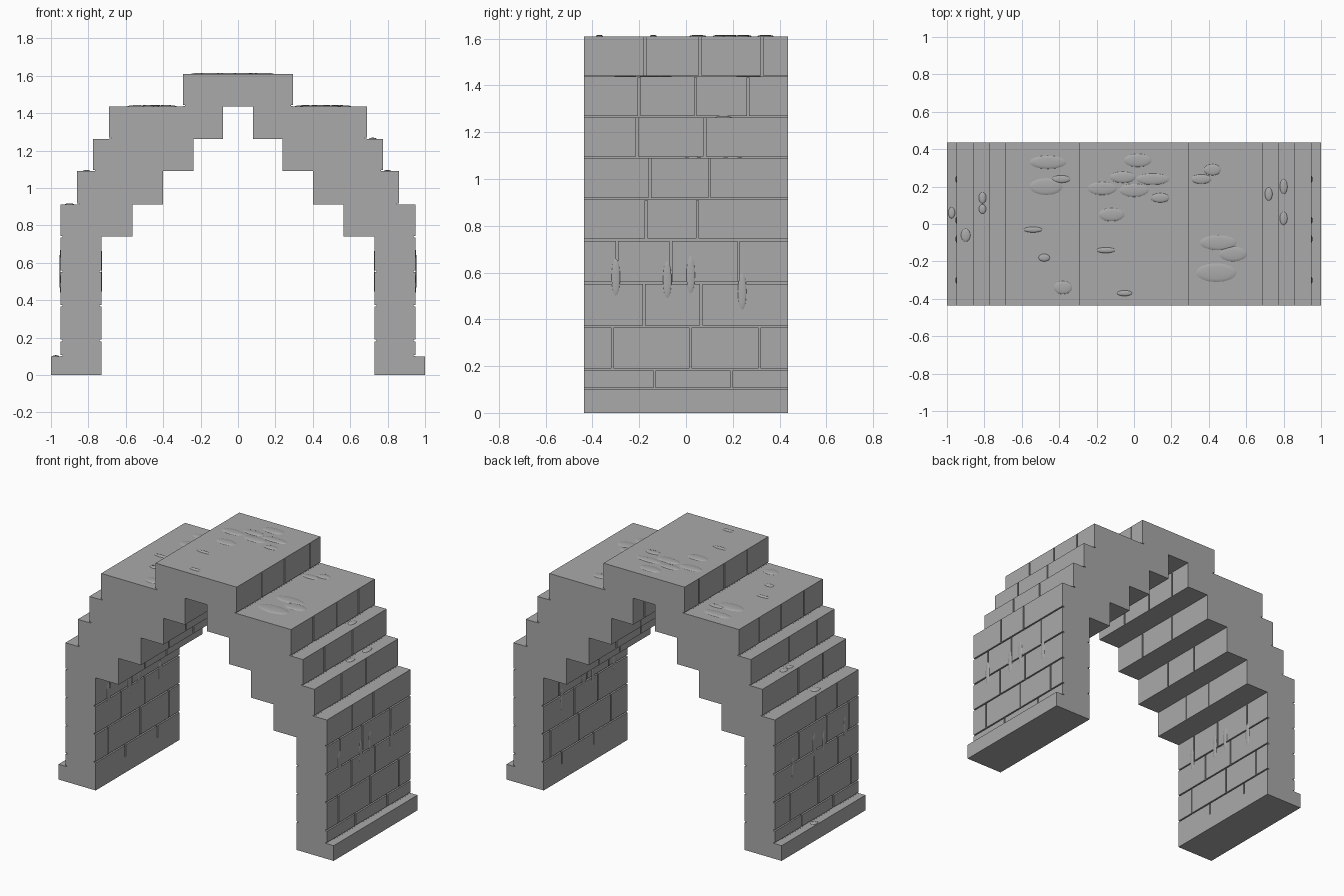
import bpy, bmesh, math
from mathutils import Matrix, Vector

if "Cube" in bpy.data.objects:
    bpy.data.objects.remove(bpy.data.objects["Cube"])

HALF = 0.435      # half depth of the arch
GAP = 0.009       # joint width
DEEP = 0.011      # joint depth

stone = bpy.data.materials.new("grey stone")
stone.diffuse_color = (0.4, 0.4, 0.4, 1)
stone.use_nodes = True
stone.node_tree.nodes["Principled BSDF"].inputs["Base Color"].default_value = stone.diffuse_color


def finish(bm, name):
    bmesh.ops.recalc_face_normals(bm, faces=bm.faces)
    mesh = bpy.data.meshes.new(name)
    bm.to_mesh(mesh)
    bm.free()
    mesh.materials.append(stone)
    obj = bpy.data.objects.new(name, mesh)
    bpy.context.collection.objects.link(obj)
    return obj


def add_box(bm, x0, x1, y0, y1, z0, z1):
    m = Matrix.Translation(((x0 + x1) / 2, (y0 + y1) / 2, (z0 + z1) / 2))
    bmesh.ops.create_cube(bm, size=1, matrix=m @ Matrix.Diagonal((x1 - x0, y1 - y0, z1 - z0, 1)))


# Courses: bottom z, top z, outer x, inner x (None = no inner wall), joint y positions
courses = [
    (0.10, 0.185, 0.95, 0.73, (-0.135, 0.195)),
    (0.185, 0.37, 0.95, 0.73, (-0.315, 0.02, 0.315)),
    (0.37, 0.555, 0.95, 0.73, (-0.18, 0.065)),
    (0.555, 0.74, 0.95, 0.73, (-0.295, -0.065, 0.225)),
    (0.74, 0.912, 0.95, 0.563, (-0.17, 0.05)),
    (0.912, 1.09, 0.86, 0.40, (-0.155, 0.10)),
    (1.09, 1.263, 0.776, 0.238, (-0.21, 0.08)),
    (1.263, 1.437, 0.69, 0.08, (-0.20, 0.04, 0.265)),
    (1.437, 1.61, 0.295, None, (-0.175, 0.06, 0.325)),
]

# Stepped arch: half profile mirrored and extruded through the depth
outer = [(1, 0), (1, 0.1)]
inner = [(0.73, 0)]
for z0, z1, xo, xi, _ in courses:
    if outer[-1][0] != xo:
        outer.append((xo, z0))
    else:
        outer.pop()
    outer.append((xo, z1))
    if xi is not None:
        if inner[-1][0] != xi:
            inner.append((xi, z0))
        elif len(inner) > 1:
            inner.pop()
        inner.append((xi, z1))
right = inner[::-1] + outer
profile = right + [(-x, z) for x, z in right[::-1]]
bm = bmesh.new()
face = bm.faces.new([bm.verts.new((x, -HALF, z)) for x, z in profile])
ext = bmesh.ops.extrude_face_region(bm, geom=[face])
bmesh.ops.translate(bm, vec=(0, 2 * HALF, 0),
                    verts=[v for v in ext["geom"] if isinstance(v, bmesh.types.BMVert)])
arch = finish(bm, "stone_arch")

# Mortar joints: thin boxes cut into every outer and inner wall
bm = bmesh.new()
for side in (1, -1):
    for i, (z0, z1, xo, xi, joints) in enumerate(courses):
        for x, out, shift in ((xo, side, 0), (xi, -side, 0.05)):
            if x is None:
                continue
            a, b = sorted((side * x - out * DEEP, side * x + out * 0.004))
            move = shift - (0.04 if side < 0 else 0)
            for y in joints:
                add_box(bm, a, b, y + move - GAP / 2, y + move + GAP / 2, z0 + 0.003, z1 - 0.003)
            # bed joint above a course whose wall carries on upwards
            nxt = courses[i + 1] if i + 1 < len(courses) else None
            if nxt and x in (nxt[2], nxt[3]):
                add_box(bm, a, b, -HALF - 0.01, HALF + 0.01, z1 - GAP / 2, z1 + GAP / 2)
            # foot joint where an outer wall rises from a tread
            if x == xo and (i == 0 or courses[i - 1][2] != xo):
                add_box(bm, a, b, -HALF - 0.01, HALF + 0.01, z0 + 0.0005, z0 + 0.006)
cutter = finish(bm, "joint_cutter")
cutter.hide_render = True
cutter.hide_viewport = True
cut = arch.modifiers.new("joints", 'BOOLEAN')
cut.operation = 'DIFFERENCE'
cut.solver = 'EXACT'
cut.use_self = True
cut.object = cutter


# Worn lumps: shallow domes lying on a surface
def add_dome(bm, centre, axis, u, v, height):
    rot = Vector(axis).to_track_quat('Z', 'Y').to_matrix().to_4x4()
    m = Matrix.Translation(centre) @ rot @ Matrix.Diagonal((u, v, height, 1))
    part = bmesh.ops.create_uvsphere(bm, u_segments=16, v_segments=8, radius=1)
    low = [p for p in part["verts"] if p.co.z < -0.01]
    keep = [p for p in part["verts"] if p.co.z >= -0.01]
    bmesh.ops.delete(bm, geom=low, context='VERTS')
    bmesh.ops.transform(bm, matrix=m, verts=keep)


lumps = {
    1.61: [(0.02, 0.34, 0.075, 0.035), (-0.06, 0.25, 0.07, 0.03), (0.10, 0.24, 0.09, 0.03),
           (-0.17, 0.19, 0.08, 0.035), (0.0, 0.18, 0.08, 0.035), (0.14, 0.14, 0.05, 0.025),
           (-0.12, 0.05, 0.07, 0.035), (-0.15, -0.14, 0.05, 0.015), (-0.05, -0.37, 0.04, 0.015)],
    1.437: [(-0.46, 0.33, 0.1, 0.035), (-0.47, 0.20, 0.09, 0.045), (-0.39, 0.24, 0.05, 0.02),
            (-0.54, -0.03, 0.05, 0.015), (-0.48, -0.18, 0.03, 0.02), (-0.38, -0.34, 0.05, 0.035),
            (0.42, 0.29, 0.045, 0.03), (0.36, 0.24, 0.055, 0.025), (0.45, -0.10, 0.1, 0.04),
            (0.53, -0.16, 0.075, 0.04), (0.44, -0.26, 0.11, 0.05)],
    1.263: [(0.72, 0.16, 0.02, 0.035)],
    1.09: [(-0.81, 0.14, 0.02, 0.03), (-0.81, 0.08, 0.02, 0.025),
           (0.80, 0.20, 0.02, 0.04), (0.80, 0.03, 0.02, 0.035)],
    0.912: [(-0.90, -0.06, 0.025, 0.035)],
    0.10: [(-0.975, 0.06, 0.018, 0.03)],
}
bm = bmesh.new()
for z, spots in lumps.items():
    for x, y, u, v in spots:
        add_dome(bm, (x, y, z), (0, 0, 1), u, v, 0.006)
# drips running down the leg walls
for side in (1, -1):
    for y, z in ((-0.30, 0.58), (-0.08, 0.57), (0.02, 0.59), (0.24, 0.52)):
        for x, out in ((0.95, side), (0.73, -side)):
            add_dome(bm, (side * x, y, z), (out, 0, 0), 0.018, 0.08, 0.004)
worn = finish(bm, "worn_lumps")
for p in worn.data.polygons:
    p.use_smooth = True
